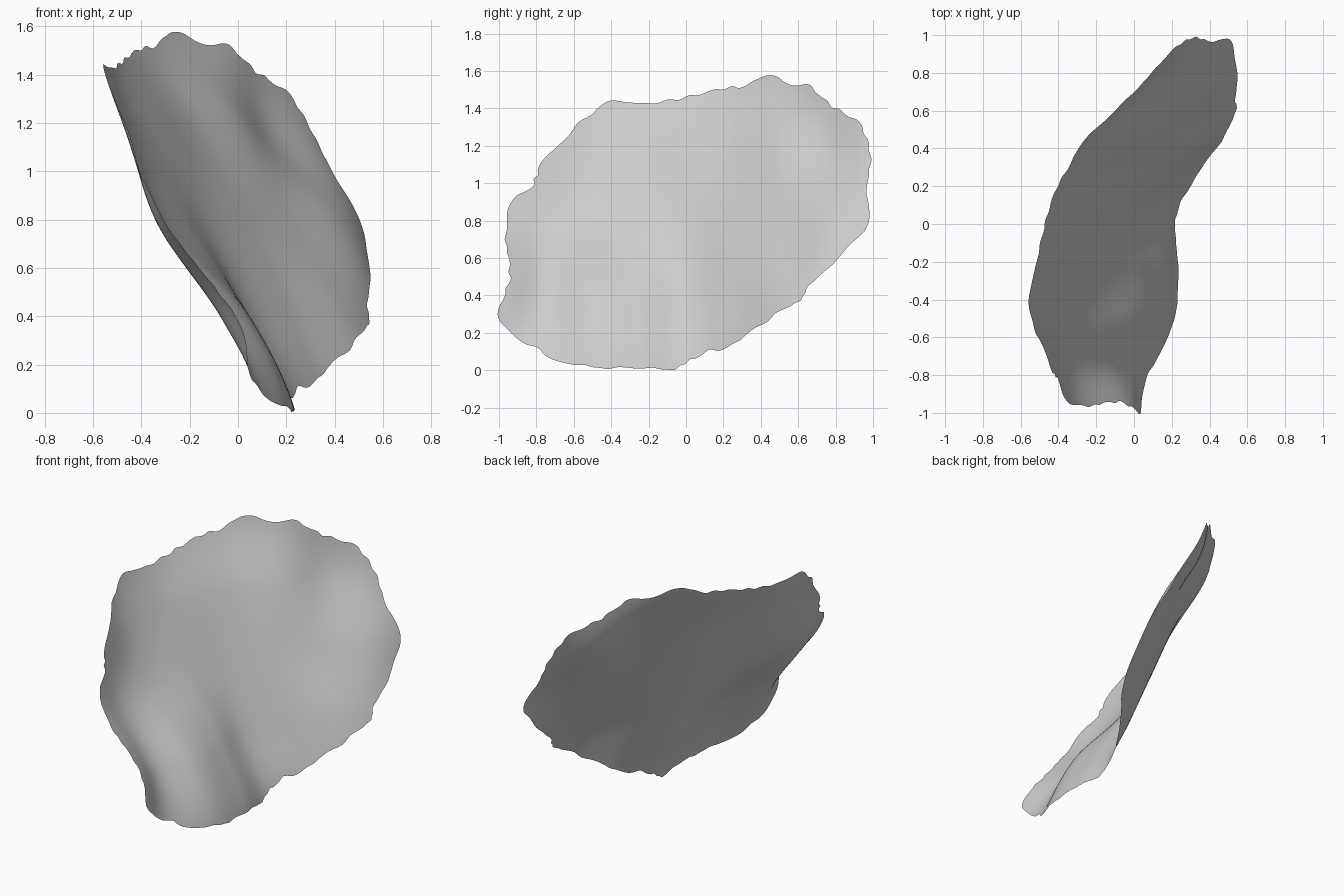
import bpy
import bmesh
import math
import random
from mathutils import Vector

cube = bpy.data.objects.get("Cube")
if cube:
    bpy.data.objects.remove(cube, do_unlink=True)

random.seed(11)
SEGMENTS = 360
RINGS = 36
CENTRE = Vector((0, 0.78))

# Rim of the leaf in the (y, z) plane, anticlockwise from the lowest point
RIM = [(-.5, .02), (-.35, .02), (-.15, .01), (-.03, .02), (.06, .08), (.2, .13),
       (.33, .19), (.5, .31), (.61, .37), (.65, .45), (.8, .59), (.96, .78),
       (.97, .96), (.99, 1.1), (.96, 1.26), (.88, 1.37), (.77, 1.42),
       (.68, 1.52), (.57, 1.54), (.42, 1.58), (.3, 1.53), (.16, 1.51),
       (0, 1.47), (-.2, 1.44), (-.4, 1.44), (-.59, 1.31), (-.78, 1.1),
       (-.82, 1.0), (-.95, .89), (-.97, .72), (-.95, .6), (-.94, .49),
       (-.98, .4), (-.99, .25), (-.83, .14), (-.66, .05)]

# Sideways offset x of the curled sheet: rows rise in z, columns run along y
CURL = [[.05, .13, .22, .24, .23, .37, .6, .7, .76],
        [.0, -.07, .04, .05, .05, .22, .46, .6, .64],
        [-.3, -.34, -.3, -.22, -.13, .03, .22, .42, .51],
        [-.45, -.46, -.475, -.42, -.31, -.18, .01, .12, .3],
        [-.56, -.57, -.6, -.58, -.53, -.41, -.22, .03, .18]]


def blend(a, b, c, d, t):
    """Catmull-Rom curve between b and c."""
    return b + (c - a) * (t / 2) + (a * 2 - b * 5 + c * 4 - d) * (t * t / 2) \
        + ((b - c) * 3 + d - a) * (t ** 3 / 2)


def along(values, t, closed=False):
    """Sample a smooth curve through a list of values."""
    n = len(values)
    i = math.floor(t) if closed else max(0, min(n - 2, math.floor(t)))
    near = [(i + k) % n if closed else max(0, min(n - 1, i + k))
            for k in (-1, 0, 1, 2)]
    return blend(*[values[k] for k in near], t - i)


def sheet_point(y, z):
    rows = [along(row, (y + 1) * 4) for row in CURL]
    return Vector((along(rows, z / 0.4), y, z))


# Ragged rim: smooth outline with small irregular scallops
rim_points = [Vector(p) for p in RIM]
nicks = [random.uniform(-.014, .01) for _ in range(SEGMENTS // 3)]
outline = []
for s in range(SEGMENTS):
    p = along(rim_points, s * len(RIM) / SEGMENTS, closed=True)
    outward = (p - CENTRE).normalized()
    outline.append(p + outward * along(nicks, s / 3, closed=True))

# Leaf sheet: rings from the middle out to the rim
bm = bmesh.new()
middle = bm.verts.new(sheet_point(*CENTRE))
rings = []
for r in range(1, RINGS + 1):
    rings.append([bm.verts.new(sheet_point(*CENTRE.lerp(p, r / RINGS)))
                  for p in outline])
for s in range(SEGMENTS):
    e = (s + 1) % SEGMENTS
    bm.faces.new((middle, rings[0][s], rings[0][e]))
    for inner, outer in zip(rings, rings[1:]):
        bm.faces.new((inner[s], outer[s], outer[e], inner[e]))

low = min(v.co.z for v in bm.verts)
for v in bm.verts:
    v.co.z -= low

mesh = bpy.data.meshes.new("leaf_sheet")
bm.to_mesh(mesh)
bm.free()
leaf = bpy.data.objects.new("leaf_sheet", mesh)
bpy.context.collection.objects.link(leaf)
for face in mesh.polygons:
    face.use_smooth = True

# Plain grey surface
grey = bpy.data.materials.new("light_grey")
grey.use_nodes = True
colour = (0.6, 0.6, 0.6, 1)
grey.diffuse_color = colour
grey.node_tree.nodes["Principled BSDF"].inputs["Base Color"].default_value = colour
mesh.materials.append(grey)
